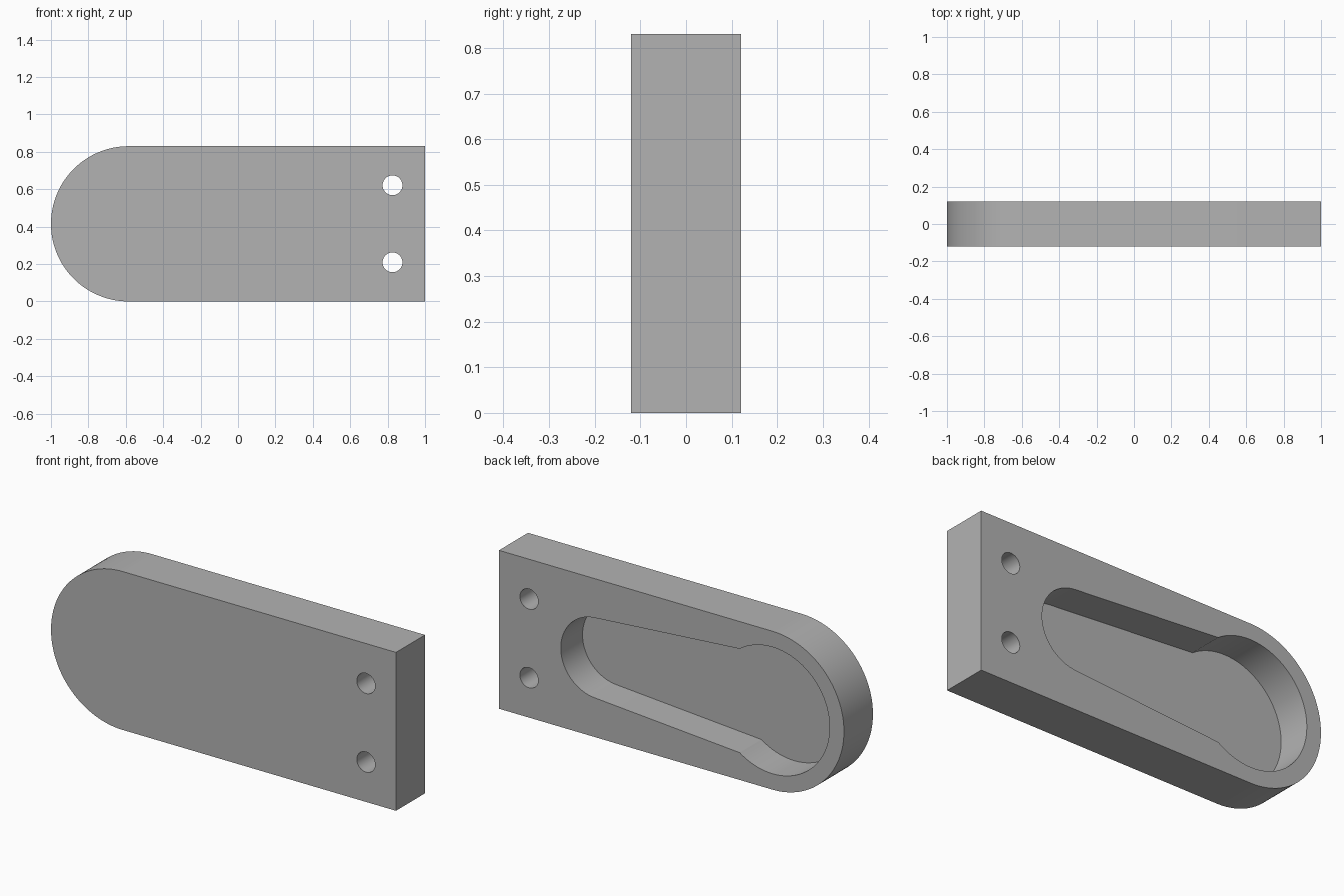
import bpy, bmesh
from math import sin, cos, pi, atan2, hypot

cube = bpy.data.objects.get("Cube")
if cube:
    bpy.data.objects.remove(cube, do_unlink=True)

HALF_Y, MID_Z = 0.12, 0.415      # half thickness, centre height
ROUND_X = -0.585                 # centre of the rounded end

grey = bpy.data.materials.new("plain grey")
grey.use_nodes = True
color = (0.45, 0.45, 0.45, 1)
grey.diffuse_color = color
grey.node_tree.nodes["Principled BSDF"].inputs["Base Color"].default_value = color


def arc(cx, cz, r, start, end, n):
    return [(cx + r * cos(start + (end - start) * i / n),
             cz + r * sin(start + (end - start) * i / n)) for i in range(n + 1)]


def prism(name, profile, y0, y1):
    """Extrude an x-z profile from y0 to y1."""
    bm = bmesh.new()
    face = bm.faces.new([bm.verts.new((x, y0, z)) for x, z in profile])
    ext = bmesh.ops.extrude_face_region(bm, geom=[face])
    moved = [v for v in ext["geom"] if isinstance(v, bmesh.types.BMVert)]
    bmesh.ops.translate(bm, verts=moved, vec=(0, y1 - y0, 0))
    bmesh.ops.recalc_face_normals(bm, faces=bm.faces)
    mesh = bpy.data.meshes.new(name)
    bm.to_mesh(mesh)
    bm.free()
    mesh.materials.append(grey)
    obj = bpy.data.objects.new(name, mesh)
    bpy.context.collection.objects.link(obj)
    return obj


# Plate with one rounded end
outline = [(1, 0), (1, 2 * MID_Z)] + arc(ROUND_X, MID_Z, MID_Z, pi / 2, 3 * pi / 2, 64)
plate = prism("plate", outline, -HALF_Y, HALF_Y)

# Keyhole pocket: large round end, tapered slot, small round end
corner_x, corner_h, big_r = -0.395, 0.272, 0.332
small_x, small_r, taper = 0.432, 0.21, 0.07
a = atan2(corner_h, corner_x - ROUND_X)
big_r = hypot(corner_h, corner_x - ROUND_X)
pocket_outline = (arc(ROUND_X, MID_Z, big_r, a, 2 * pi - a, 64)
                  + arc(small_x, MID_Z, small_r, taper - pi / 2, pi / 2 - taper, 40))
cutters = [prism("pocket_cutter", pocket_outline, -0.06, HALF_Y + 0.1)]

# Two screw holes through the square end
for side in (-1, 1):
    circle = arc(0.826, MID_Z + side * 0.206, 0.053, 0, 2 * pi, 40)[:-1]
    cutters.append(prism("hole_cutter", circle, -0.3, 0.3))

# Cut the pocket and the holes, then drop the cutters
bpy.context.view_layer.objects.active = plate
for cutter in cutters:
    mod = plate.modifiers.new("cut", 'BOOLEAN')
    mod.operation, mod.solver, mod.object = 'DIFFERENCE', 'EXACT', cutter
    cutter.hide_render = True
    bpy.ops.object.modifier_apply(modifier=mod.name)
    bpy.data.objects.remove(cutter, do_unlink=True)

bpy.ops.object.select_all(action='DESELECT')
plate.select_set(True)
bpy.ops.object.shade_smooth_by_angle(angle=pi / 7)
